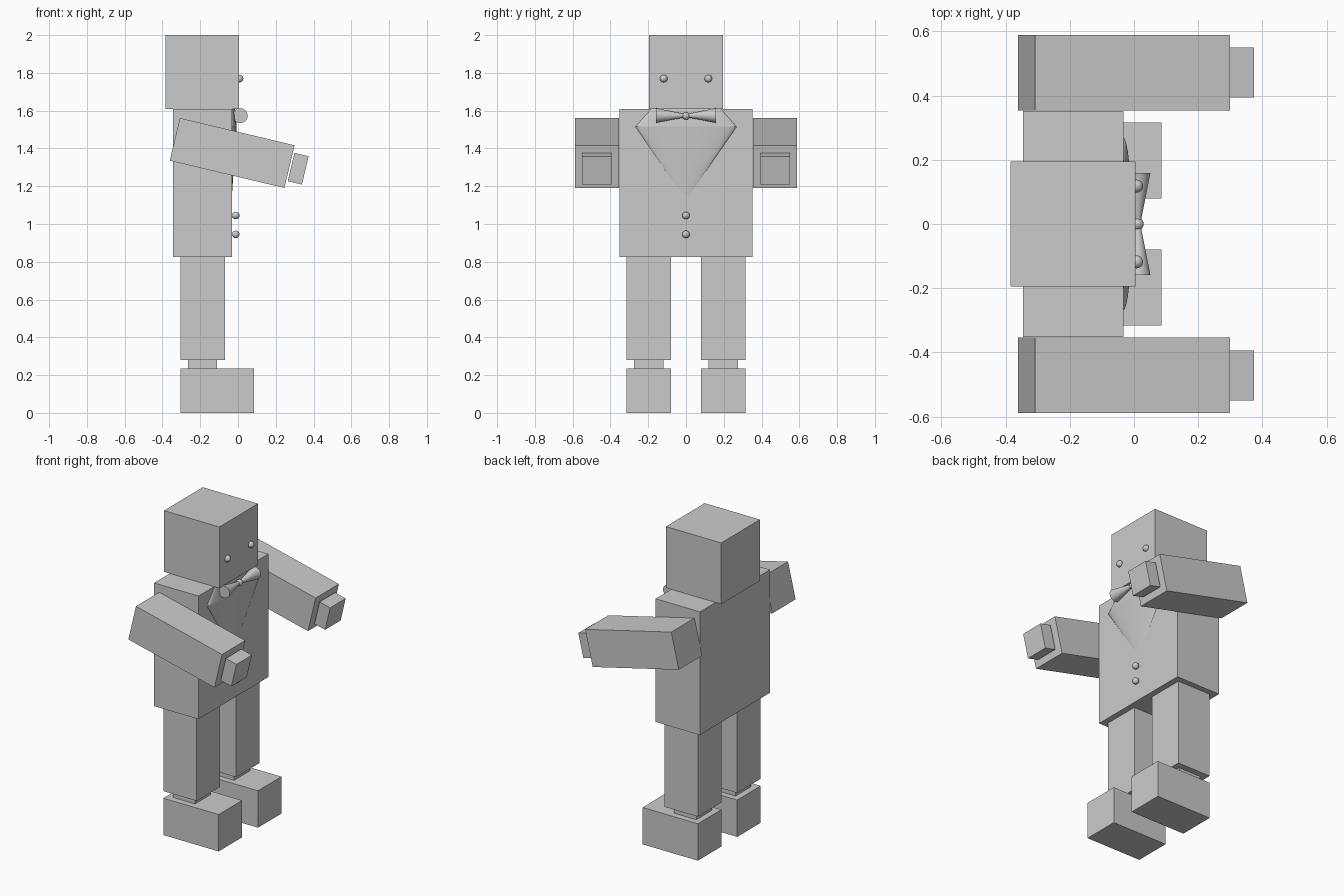
import bpy, bmesh, math
from mathutils import Matrix, Vector

if "Cube" in bpy.data.objects:
    bpy.data.objects.remove(bpy.data.objects["Cube"])

grey = bpy.data.materials.new("light grey")
grey.diffuse_color = (0.6, 0.6, 0.6, 1)
grey.use_nodes = True
grey.node_tree.nodes["Principled BSDF"].inputs["Base Color"].default_value = grey.diffuse_color


def finish(name, bm, smooth=False):
    me = bpy.data.meshes.new(name)
    bmesh.ops.recalc_face_normals(bm, faces=bm.faces)
    bm.to_mesh(me)
    bm.free()
    me.materials.append(grey)
    ob = bpy.data.objects.new(name, me)
    bpy.context.collection.objects.link(ob)
    if smooth:
        bpy.ops.object.select_all(action='DESELECT')
        ob.select_set(True)
        bpy.context.view_layer.objects.active = ob
        bpy.ops.object.shade_smooth_by_angle(angle=math.radians(40))
    return ob


def box(name, lo, hi):
    lo, hi = Vector(lo), Vector(hi)
    bm = bmesh.new()
    bmesh.ops.create_cube(bm, size=1, matrix=Matrix.Translation((lo + hi) / 2)
                          @ Matrix.Diagonal((*(hi - lo), 1)))
    return finish(name, bm)


def ball(name, loc, r):
    bm = bmesh.new()
    bmesh.ops.create_uvsphere(bm, u_segments=24, v_segments=14, radius=r,
                              matrix=Matrix.Translation(loc))
    finish(name, bm, True)


def cone(name, matrix, r1, r2, depth):
    bm = bmesh.new()
    bmesh.ops.create_cone(bm, cap_ends=True, segments=32, radius1=r1, radius2=r2,
                          depth=depth, matrix=matrix)
    finish(name, bm, True)


# Head and torso (the figure faces +x)
box("head", (-0.385, -0.195, 1.61), (0.005, 0.195, 2.0))
box("torso", (-0.345, -0.352, 0.825), (-0.032, 0.352, 1.61))

# Shirt front: flattened cone, narrowing again up to the neck
flat = Matrix.Diagonal((0.1, 1, 1, 1))
cone("shirt_front", Matrix.Translation((-0.034, 0, 1.32)) @ flat, 0.001, 0.27, 0.39)
cone("shirt_collar", Matrix.Translation((-0.034, 0, 1.5625)) @ flat, 0.27, 0.185, 0.095)

# Buttons and bow tie knot
for z in (0.945, 1.045):
    ball("button", (-0.012, 0, z), 0.02)
ball("bow_tie_knot", (0.01, 0, 1.572), 0.02)

for side, s in (("left", 1), ("right", -1)):
    def pair(name, x0, x1, y0, y1, z0, z1):
        ya, yb = sorted((s * y0, s * y1))
        return box(side + "_" + name, (x0, ya, z0), (x1, yb, z1))

    # Face and bow tie
    ball(side + "_eye", (0.008, s * 0.118, 1.77), 0.02)
    cone(side + "_bow", Matrix.Translation((0.012, s * 0.08, 1.574))
         @ Matrix.Rotation(-s * math.pi / 2, 4, 'X'), 0.008, 0.039, 0.156)

    # Legs
    pair("leg", -0.305, -0.07, 0.08, 0.316, 0.28, 0.825)
    pair("ankle", -0.266, -0.11, 0.119, 0.276, 0.235, 0.28)
    pair("foot", -0.305, 0.085, 0.08, 0.316, 0, 0.235)

    # Arm and hand, built along x and then tilted down
    tilt = Matrix.Translation((-0.031, 0, 1.376)) @ Matrix.Rotation(math.radians(13.4), 4, 'Y')
    for ob in (pair("arm", -0.312, 0.312, 0.354, 0.588, -0.116, 0.116),
               pair("hand", 0.321, 0.398, 0.394, 0.55, -0.077, 0.077)):
        ob.data.transform(tilt)
